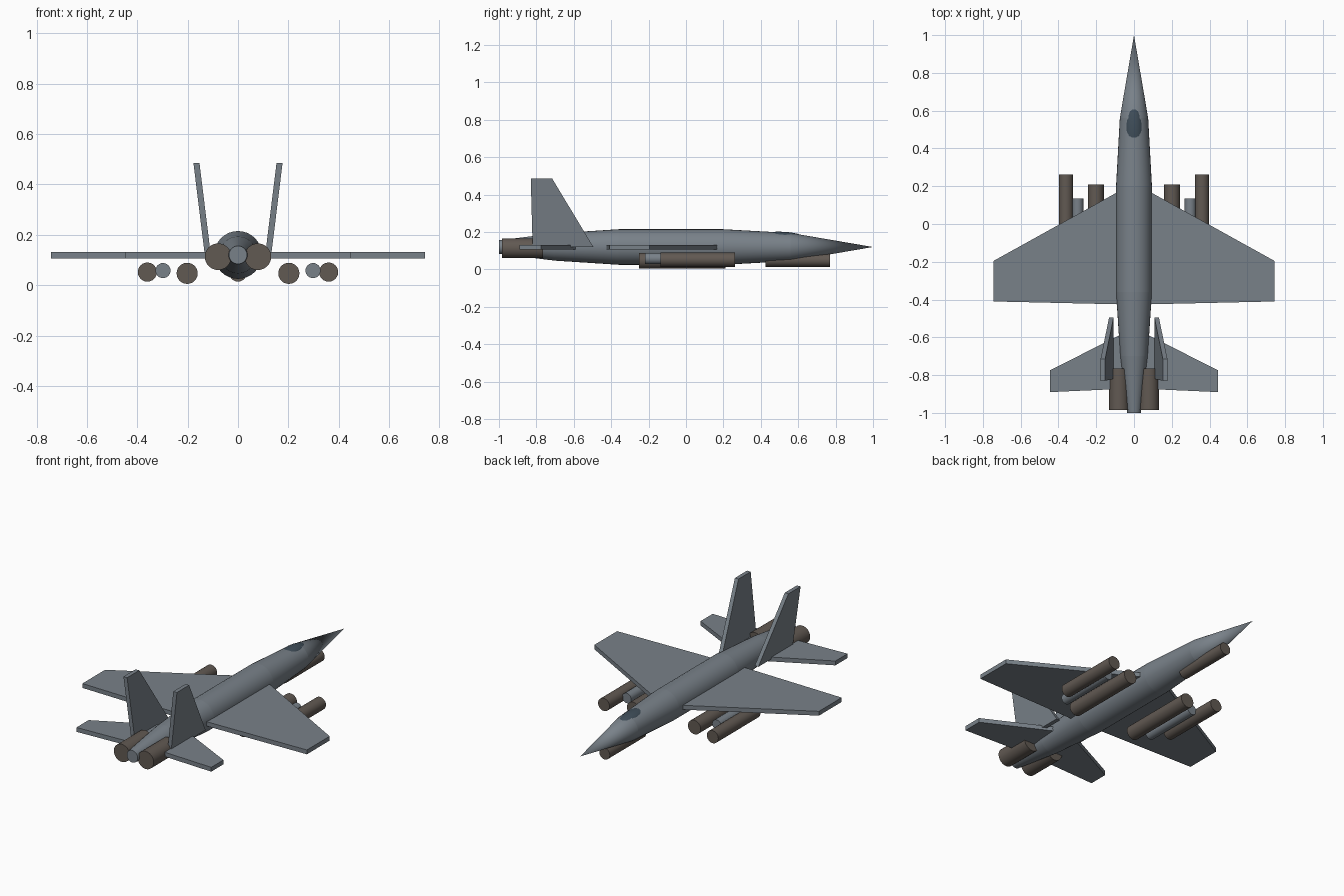
import bpy
import bmesh
from math import pi, radians
from mathutils import Matrix

if "Cube" in bpy.data.objects:
    bpy.data.objects.remove(bpy.data.objects["Cube"], do_unlink=True)


def material(name, rgb):
    mat = bpy.data.materials.new(name)
    mat.use_nodes = True
    mat.diffuse_color = (*rgb, 1)
    mat.node_tree.nodes["Principled BSDF"].inputs["Base Color"].default_value = (*rgb, 1)
    return mat


GREY = material("airframe grey", (0.19, 0.22, 0.25))
BROWN = material("gunmetal brown", (0.12, 0.10, 0.085))
GLASS = material("dark canopy glass", (0.05, 0.075, 0.10))


def finish(name, bm, mat, smooth=False):
    bmesh.ops.recalc_face_normals(bm, faces=bm.faces)
    mesh = bpy.data.meshes.new(name)
    bm.to_mesh(mesh)
    bm.free()
    mesh.materials.append(mat)
    obj = bpy.data.objects.new(name, mesh)
    bpy.context.collection.objects.link(obj)
    if smooth:
        bpy.ops.object.select_all(action="DESELECT")
        bpy.context.view_layer.objects.active = obj
        obj.select_set(True)
        bpy.ops.object.shade_smooth_by_angle(angle=radians(35))
    return obj


def tube(name, x, z, y_back, y_front, r_back, r_front, mat, sides=24):
    """Cylinder or cone lying along y."""
    bm = bmesh.new()
    place = Matrix.Translation((x, (y_back + y_front) / 2, z)) @ Matrix.Rotation(-pi / 2, 4, "X")
    bmesh.ops.create_cone(bm, cap_ends=True, segments=sides, radius1=r_back,
                          radius2=r_front, depth=y_front - y_back, matrix=place)
    bmesh.ops.remove_doubles(bm, verts=bm.verts, dist=0.0001)
    return finish(name, bm, mat, smooth=True)


def slab(name, outline, offset):
    """Flat plate: an outline extruded by an offset vector."""
    bm = bmesh.new()
    face = bm.faces.new([bm.verts.new(p) for p in outline])
    new = bmesh.ops.extrude_face_region(bm, geom=[face])["geom"]
    bmesh.ops.translate(bm, vec=offset, verts=[v for v in new if isinstance(v, bmesh.types.BMVert)])
    return finish(name, bm, GREY)


# Fuselage sections, tail to nose
AXIS = 0.12
stations = [(-1.0, 0.036), (-0.7, 0.073), (-0.36, 0.095), (0.2, 0.095), (0.56, 0.075), (1.0, 0.0)]
names = ["tail_cone", "rear_fuselage", "mid_fuselage", "front_fuselage", "nose_cone"]
for name, (y0, r0), (y1, r1) in zip(names, stations, stations[1:]):
    tube(name, 0, AXIS, y0, y1, r0, r1, GREY, 32)

# Canopy just breaking the top of the fuselage
bm = bmesh.new()
bmesh.ops.create_uvsphere(bm, u_segments=24, v_segments=16, radius=1,
                          matrix=Matrix.Translation((0, 0.495, 0.165)) @ Matrix.Diagonal((0.05, 0.14, 0.037, 1)))
finish("canopy", bm, GLASS, smooth=True)

# Pod under the nose
tube("nose_pod", 0, 0.049, 0.425, 0.77, 0.035, 0.035, BROWN)

# Mirrored parts
for side, s in (("left", 1), ("right", -1)):
    wing = [(0, 0.217), (0.743, -0.195), (0.743, -0.41), (0, -0.427)]
    slab(side + "_wing", [(s * x, y, 0.106) for x, y in wing], (0, 0, 0.026))

    tailplane = [(0, -0.55), (0.446, -0.775), (0.446, -0.89), (0, -0.87)]
    slab(side + "_tailplane", [(s * x, y, 0.106) for x, y in tailplane], (0, 0, 0.026))

    fin = [(0.108, -0.495, 0.12), (0.153, -0.715, 0.485), (0.153, -0.83, 0.485), (0.108, -0.82, 0.12)]
    slab(side + "_fin", [(s * x, y, z) for x, y, z in fin], (s * 0.024, 0, 0))

    tube(side + "_engine", s * 0.079, 0.113, -0.985, -0.765, 0.053, 0.053, BROWN)
    tube(side + "_inner_store", s * 0.202, 0.047, -0.25, 0.21, 0.042, 0.042, BROWN)
    tube(side + "_middle_store", s * 0.298, 0.058, -0.22, 0.135, 0.03, 0.03, GREY)
    tube(side + "_outer_store", s * 0.36, 0.052, -0.135, 0.263, 0.038, 0.038, BROWN)
